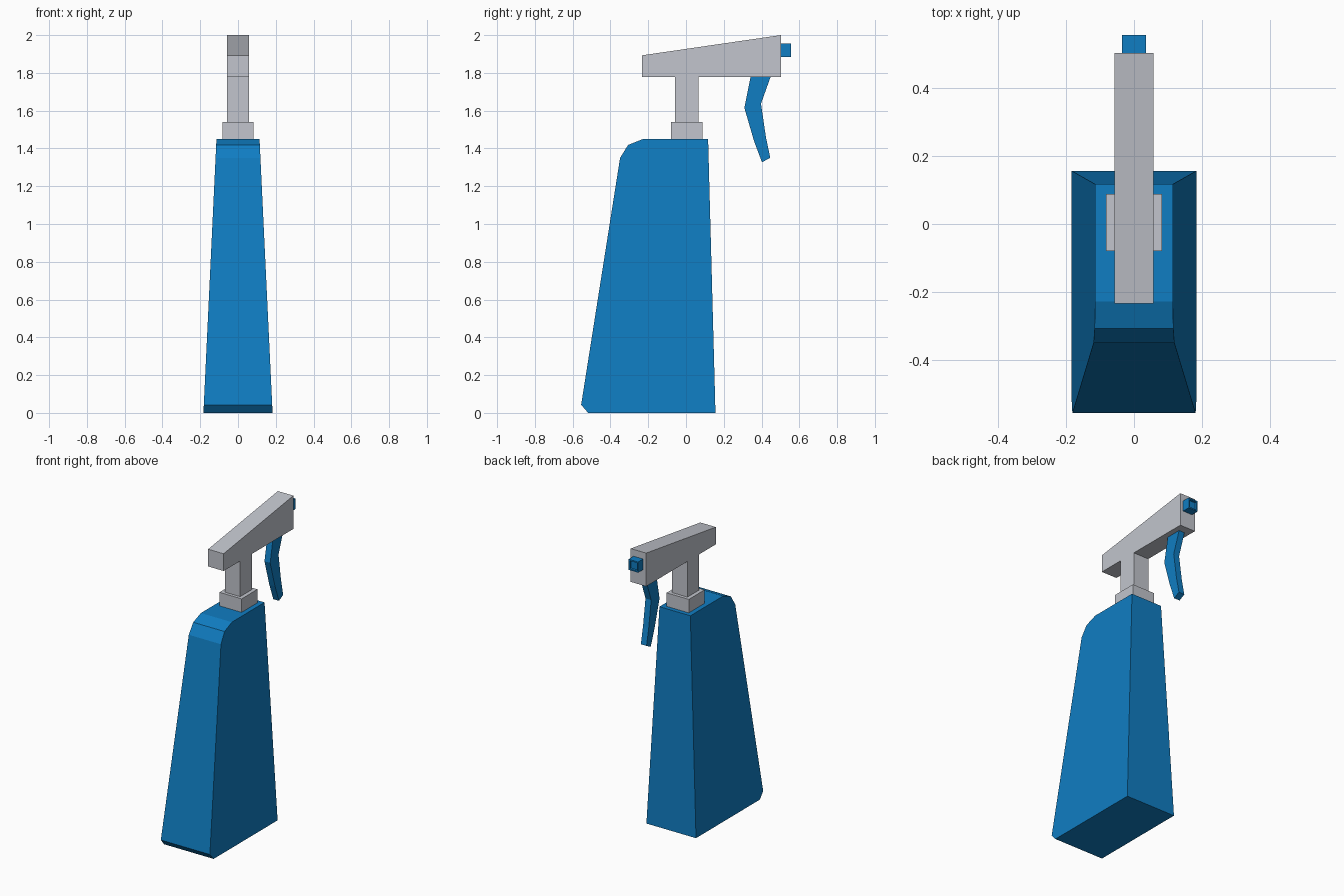
import bpy, bmesh

if "Cube" in bpy.data.objects:
    bpy.data.objects.remove(bpy.data.objects["Cube"])


def material(name, rgb):
    m = bpy.data.materials.new(name)
    m.diffuse_color = (*rgb, 1)
    m.use_nodes = True
    m.node_tree.nodes["Principled BSDF"].inputs["Base Color"].default_value = m.diffuse_color
    return m


BLUE = material("blue plastic", (0.005, 0.205, 0.54))
GREY = material("light grey plastic", (0.54, 0.56, 0.61))


def side_profile(name, points, half_width, mat, recess=None):
    """Extrude a (y, z) outline across x; half_width(z) gives the taper."""
    bm = bmesh.new()
    left = [bm.verts.new((-half_width(z), y, z)) for y, z in points]
    right = [bm.verts.new((half_width(z), y, z)) for y, z in points]
    bm.faces.new(left)
    bm.faces.new(right[::-1])
    n = len(points)
    for i in range(n):
        j = (i + 1) % n
        bm.faces.new((left[i], right[i], right[j], left[j]))
    bmesh.ops.recalc_face_normals(bm, faces=bm.faces)
    if recess:
        # Sink an inset opening into the +y end
        end = [f for f in bm.faces if f.normal.y > 0.9]
        bmesh.ops.inset_region(bm, faces=end, thickness=recess)
        hole = bmesh.ops.extrude_face_region(bm, geom=end)
        bmesh.ops.delete(bm, geom=end, context='FACES')
        verts = [g for g in hole["geom"] if isinstance(g, bmesh.types.BMVert)]
        bmesh.ops.translate(bm, verts=verts, vec=(0, -0.015, 0))
    me = bpy.data.meshes.new(name)
    bm.to_mesh(me)
    bm.free()
    me.materials.append(mat)
    ob = bpy.data.objects.new(name, me)
    bpy.context.collection.objects.link(ob)
    return ob


def block(name, y0, y1, z0, z1, half, mat, recess=None):
    return side_profile(name, [(y0, z0), (y1, z0), (y1, z1), (y0, z1)],
                        lambda z: half, mat, recess)


# Tapered bottle
side_profile("bottle",
             [(-0.518, 0), (0.156, 0), (0.117, 1.45), (-0.228, 1.45),
              (-0.307, 1.418), (-0.349, 1.35), (-0.555, 0.043)],
             lambda z: 0.183 - 0.069 * z / 1.45, BLUE)

# Collar and neck
block("collar", -0.079, 0.088, 1.44, 1.54, 0.082, GREY)
block("neck", -0.058, 0.066, 1.53, 1.785, 0.057, GREY)

# Wedge-shaped spray head
side_profile("spray_head",
             [(-0.233, 1.778), (0.502, 1.778), (0.502, 2.0), (-0.233, 1.893)],
             lambda z: 0.057, GREY)

# Nozzle with a square opening
block("nozzle", 0.495, 0.555, 1.884, 1.955, 0.035, BLUE, recess=0.012)

# Bent trigger
side_profile("trigger",
             [(0.343, 1.785), (0.45, 1.785), (0.397, 1.637), (0.423, 1.46),
              (0.446, 1.35), (0.402, 1.327), (0.36, 1.44), (0.309, 1.615)],
             lambda z: 0.021, BLUE)
